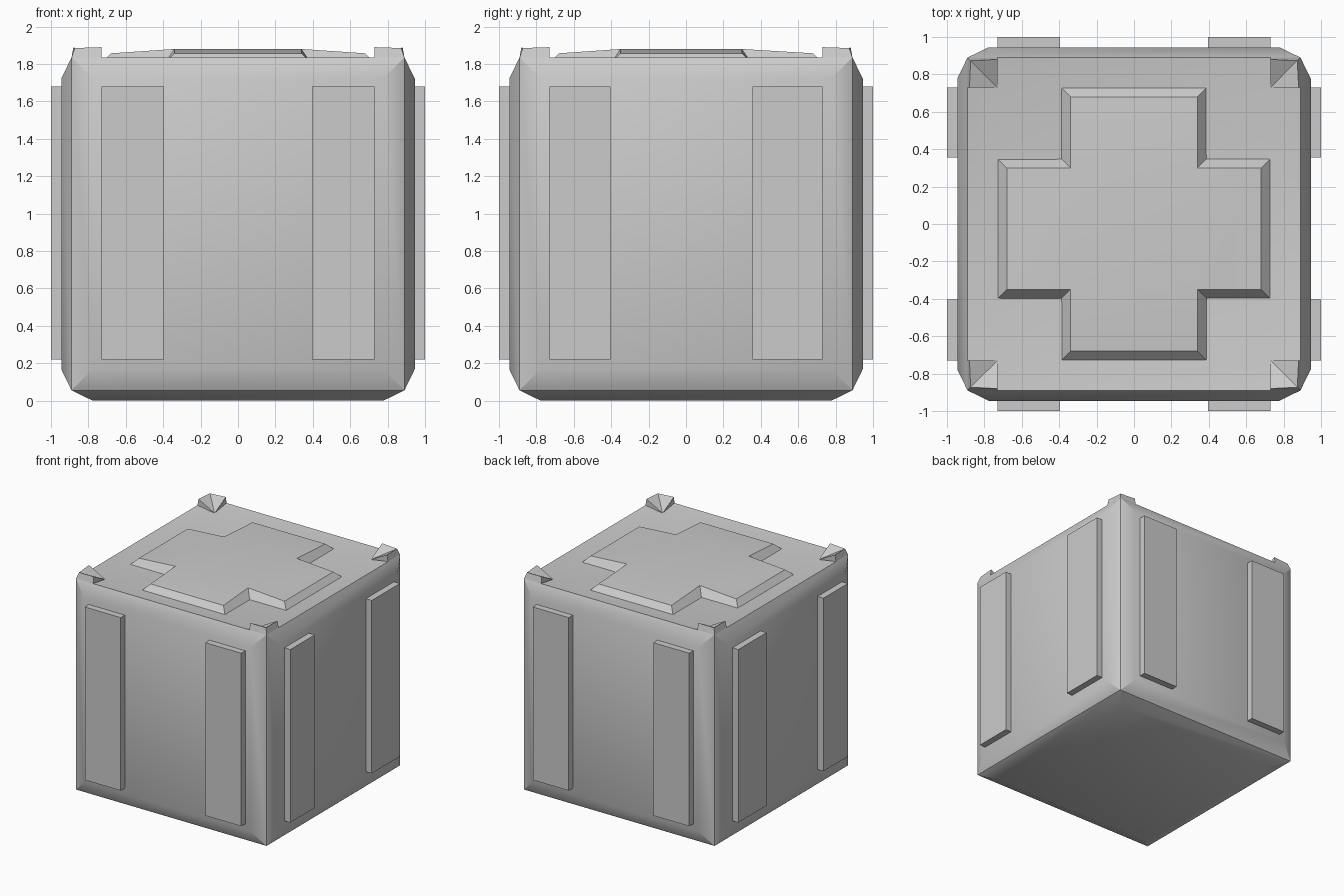
import bpy, bmesh
from math import radians

if "Cube" in bpy.data.objects:
    bpy.data.objects.remove(bpy.data.objects["Cube"])

MID = 0.945    # body centre height
FLOOR = 1.81   # recessed lid floor


def finish(bm, name):
    bmesh.ops.recalc_face_normals(bm, faces=bm.faces)
    mesh = bpy.data.meshes.new(name)
    bm.to_mesh(mesh)
    bm.free()
    ob = bpy.data.objects.new(name, mesh)
    bpy.context.collection.objects.link(ob)
    bpy.ops.object.select_all(action='DESELECT')
    ob.select_set(True)
    bpy.context.view_layer.objects.active = ob
    bpy.ops.object.shade_smooth_by_angle(angle=radians(30))
    return ob


def box(name, lo, hi):
    bm = bmesh.new()
    bmesh.ops.create_cube(bm, size=1)
    for v in bm.verts:
        v.co = [(a + b) / 2 + c * (b - a) for a, b, c in zip(lo, hi, v.co)]
    return finish(bm, name)


# Body: cube with bulging sides and a dished top
bm = bmesh.new()
bmesh.ops.create_cube(bm, size=1.78)
bm.normal_update()
for f in list(bm.faces):
    depth = FLOOR - MID - 0.89 if f.normal.z > 0.5 else 0.055
    bmesh.ops.inset_individual(bm, faces=[f], thickness=0.16, depth=depth)
bmesh.ops.translate(bm, verts=bm.verts, vec=(0, 0, MID))
finish(bm, "crate_body")

# Raised cross on the lid, with chamfered sides
bm = bmesh.new()
xs, ys = (-0.68, -0.34, 0.34, 0.68), (-0.68, -0.35, 0.30, 0.68)
grid = {}
for i, x in enumerate(xs):
    for j, y in enumerate(ys):
        if not (i in (0, 3) and j in (0, 3)):
            z = 1.88 if i in (1, 2) and j in (1, 2) else 1.857
            grid[i, j] = bm.verts.new((x, y, z))
for i, j in ((1, 1), (0, 1), (2, 1), (1, 0), (1, 2)):
    bm.faces.new([grid[i, j], grid[i + 1, j], grid[i + 1, j + 1], grid[i, j + 1]])
rim = [e for e in bm.edges if e.is_boundary]
new = bmesh.ops.extrude_edge_only(bm, edges=rim)["geom"]
for v in new:
    if isinstance(v, bmesh.types.BMVert):
        v.co.x += 0.05 if v.co.x > 0 else -0.05
        v.co.y += 0.05 if v.co.y > 0 else -0.05
        v.co.z = FLOOR - 0.004
finish(bm, "lid_cross")

for sx in (-1, 1):
    for sy in (-1, 1):
        # Upright corner tip sloping down into the lid
        bm = bmesh.new()
        pts = [(.73, .89, 1.835), (.89, .89, 1.835), (.89, .73, 1.835), (.73, .73, FLOOR),
               (.73, .88, 1.89), (.873, .873, 1.885), (.88, .73, 1.89)]
        v = [bm.verts.new((x * sx, y * sy, z)) for x, y, z in pts]
        for idx in ((0, 1, 5, 4), (1, 2, 6, 5), (0, 4, 3), (2, 3, 6),
                    (3, 4, 5), (3, 5, 6), (0, 3, 1), (1, 3, 2)):
            bm.faces.new([v[k] for k in idx])
        finish(bm, "corner_tip")

        # Vertical slats on all four sides
        xr = sorted((sx * 0.73, sx * 0.395))
        yr = sorted((sy * 0.93, sy * 1.0))
        box("slat_front_back", (xr[0], yr[0], 0.22), (xr[1], yr[1], 1.68))
        xr = sorted((sx * 0.93, sx * 1.0))
        yr = (0.355, 0.73) if sy > 0 else (-0.73, -0.405)
        box("slat_side", (xr[0], yr[0], 0.22), (xr[1], yr[1], 1.68))
